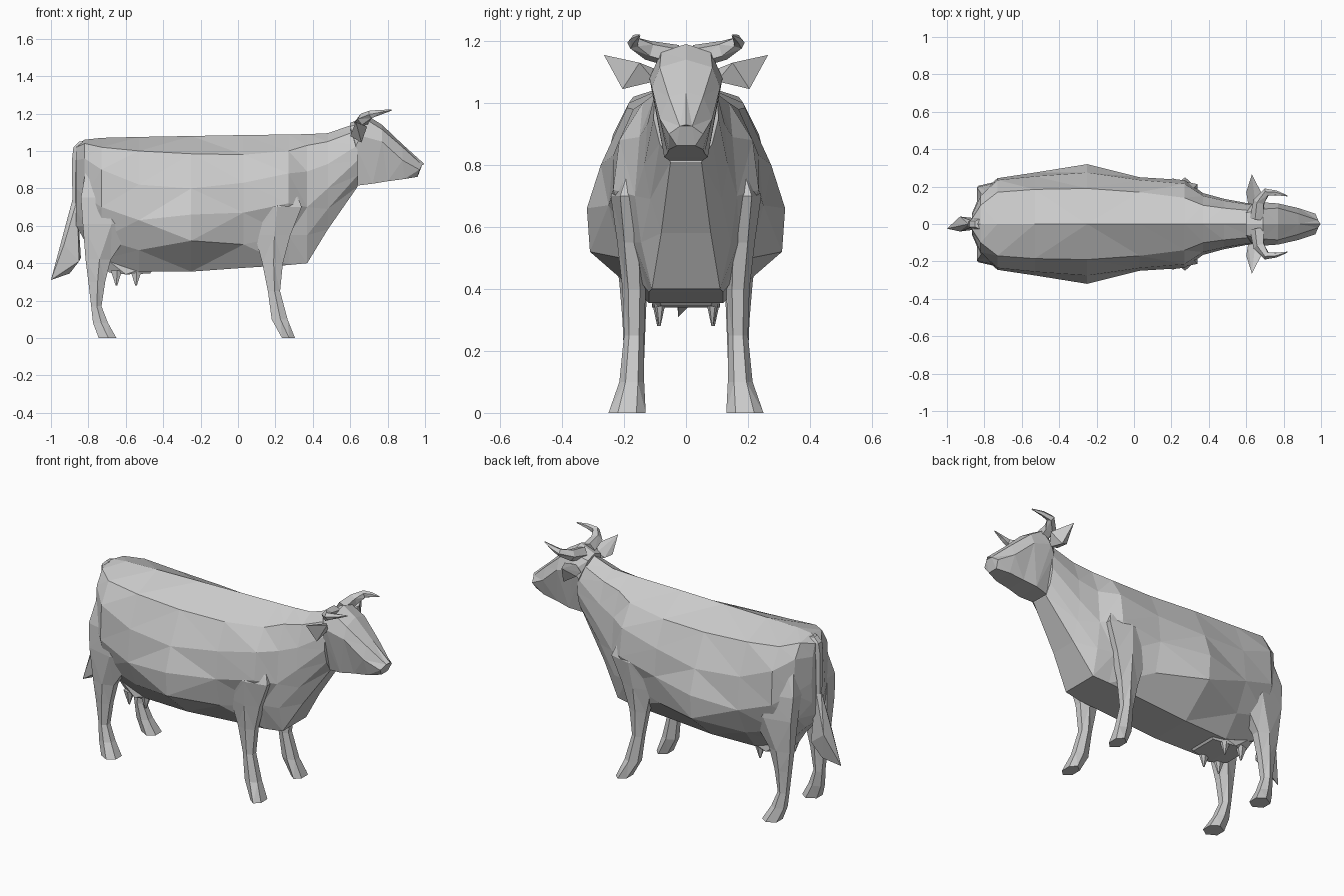
import bpy, bmesh
from math import cos, sin, tau
from mathutils import Vector


def finish(name, bm, mirror=False):
    bmesh.ops.triangulate(bm, faces=bm.faces[:])
    bmesh.ops.recalc_face_normals(bm, faces=bm.faces[:])
    mesh = bpy.data.meshes.new(name)
    bm.to_mesh(mesh)
    bm.free()
    ob = bpy.data.objects.new(name, mesh)
    bpy.context.collection.objects.link(ob)
    if mirror:
        m = ob.modifiers.new("Mirror", 'MIRROR')
        m.use_axis = (False, True, False)
        m.use_mirror_merge = False
    return ob


def loft(name, rings, mirror=False):
    bm = bmesh.new()
    rows = [[bm.verts.new(p) for p in ring] for ring in rings]
    n = len(rows[0])
    for a, b in zip(rows, rows[1:]):
        for i in range(n):
            j = (i + 1) % n
            bm.faces.new((a[i], a[j], b[j], b[i]))
    bm.faces.new(rows[0])
    bm.faces.new(rows[-1])
    return finish(name, bm, mirror)


def hull(name, points, mirror=False):
    bm = bmesh.new()
    for p in points:
        bm.verts.new(p)
    bmesh.ops.convex_hull(bm, input=bm.verts[:])
    return finish(name, bm, mirror)


def symmetric(half):
    return half + [(x, -y, z) for x, y, z in reversed(half) if y > 0]


HEX = [(1, .5), (.1, 1), (-1, .5), (-1, -.5), (.1, -1), (1, -.5)]


def limb(name, rows, mirror=True):
    # each row: z, back x, front x, inner y, outer y
    rings = []
    for z, x0, x1, y0, y1 in rows:
        rings.append([((x0 + x1) / 2 + u * (x1 - x0) / 2,
                       (y0 + y1) / 2 + v * (y1 - y0) / 2, z) for u, v in HEX])
    return loft(name, rings, mirror)


def tube(name, path, sides=5):
    # path points carry a radius as fourth value
    pts = [Vector(p[:3]) for p in path]
    rings = []
    for i, p in enumerate(pts):
        d = pts[min(i + 1, len(pts) - 1)] - pts[max(i - 1, 0)]
        q = d.to_track_quat('Z', 'Y')
        r = path[i][3]
        rings.append([p + q @ Vector((r * cos(tau * k / sides), r * sin(tau * k / sides), 0))
                      for k in range(sides)])
    return loft(name, rings, True)


# body and neck: x, ridge z, then (y, z) pairs down the flank
body = [
    (-.865, 1.035, .03, 1.02, .05, .95, .06, .80, .055, .68, .03, .60),
    (-.82, 1.06, .10, 1.04, .15, .96, .165, .76, .13, .60, .05, .52),
    (-.73, 1.07, .17, 1.02, .235, .90, .245, .70, .19, .53, .10, .42),
    (-.53, 1.075, .185, 1.00, .255, .82, .275, .63, .20, .47, .11, .355),
    (-.25, 1.08, .19, .985, .275, .80, .32, .66, .31, .52, .12, .355),
    (.03, 1.085, .17, .98, .235, .83, .25, .67, .21, .50, .12, .375),
    (.27, 1.088, .14, 1.00, .215, .88, .235, .72, .17, .55, .12, .39),
    (.37, 1.09, .10, 1.03, .15, .89, .165, .70, .145, .55, .11, .40),
    (.48, 1.095, .085, 1.05, .125, .93, .135, .80, .115, .69, .08, .58),
    (.64, 1.15, .07, 1.11, .10, 1.03, .105, .95, .085, .87, .05, .81),
]
rings = []
for x, top, *r in body:
    rings.append(symmetric([(x, 0, top)] + [(x, r[i], r[i + 1]) for i in range(0, 10, 2)]))
loft("body", rings)

# head: centre line, brow, cheek and jaw points per section
head = [
    [(.60, 0, 1.15), (.60, .06, 1.13), (.63, .105, 1.03), (.64, .055, .815)],
    [(.69, 0, 1.19), (.69, .08, 1.165), (.66, .118, 1.08), (.72, .07, .825)],
    [(.77, 0, 1.14), (.77, .085, 1.115), (.77, .11, 1.05), (.80, .06, .838)],
    [(.88, 0, 1.035), (.88, .055, 1.02), (.88, .085, .95), (.89, .055, .85)],
    [(.997, 0, .93), (.985, .02, .925), (.97, .055, .90), (.96, .03, .862)],
]
loft("head", [symmetric(h) for h in head])

# horns and ears
tube("horns", [(.66, .03, 1.15, .04), (.67, .12, 1.17, .033),
               (.71, .17, 1.195, .022), (.76, .165, 1.207, .014), (.82, .15, 1.218, .003)])
hull("ears", [(.65, .10, 1.11), (.66, .10, 1.07), (.61, .11, 1.08), (.69, .15, 1.13),
              (.60, .17, 1.08), (.66, .205, 1.045), (.63, .265, 1.155)], True)

# legs with hooves
limb("front_legs", [
    (.90, .18, .27, .08, .17), (.70, .05, .34, .12, .243), (.55, .09, .28, .13, .222),
    (.40, .13, .24, .13, .205), (.25, .16, .225, .135, .20),
    (.10, .18, .265, .135, .215), (0, .235, .305, .13, .25)])
limb("hind_legs", [
    (.97, -.80, -.70, .06, .16), (.75, -.84, -.54, .08, .235), (.61, -.83, -.55, .10, .24),
    (.42, -.815, -.68, .125, .215), (.30, -.80, -.71, .13, .205), (.17, -.785, -.73, .135, .20),
    (.08, -.775, -.695, .135, .215), (0, -.745, -.65, .13, .245)])

# udder and teats
hull("udder", [(x, s * y, z) for s in (-1, 1) for x, y, z in
               [(-.75, .10, .46), (-.69, .07, .35), (-.60, .11, .34), (-.47, .08, .345), (-.42, .10, .40)]])
for label, x, y in (("front_teats", -.545, .085), ("rear_teats", -.65, .09)):
    limb(label, [(.36, x - .03, x + .03, y - .02, y + .02),
                 (.28, x - .004, x + .004, y - .003, y + .003)])

# tail and tuft
limb("tail", [(1.05, -.85, -.79, -.03, .03), (1.02, -.88, -.82, -.035, .035),
              (.95, -.888, -.85, -.025, .025), (.72, -.885, -.855, -.02, .02)], False)
hull("tail_tuft", [(-.885, 0, .74), (-.86, .015, .74), (-.86, -.015, .74), (-.93, .04, .50),
                   (-.93, -.04, .50), (-.84, .03, .43), (-.85, -.03, .41),
                   (-.90, .01, .345), (-1.0, -.025, .31)])
